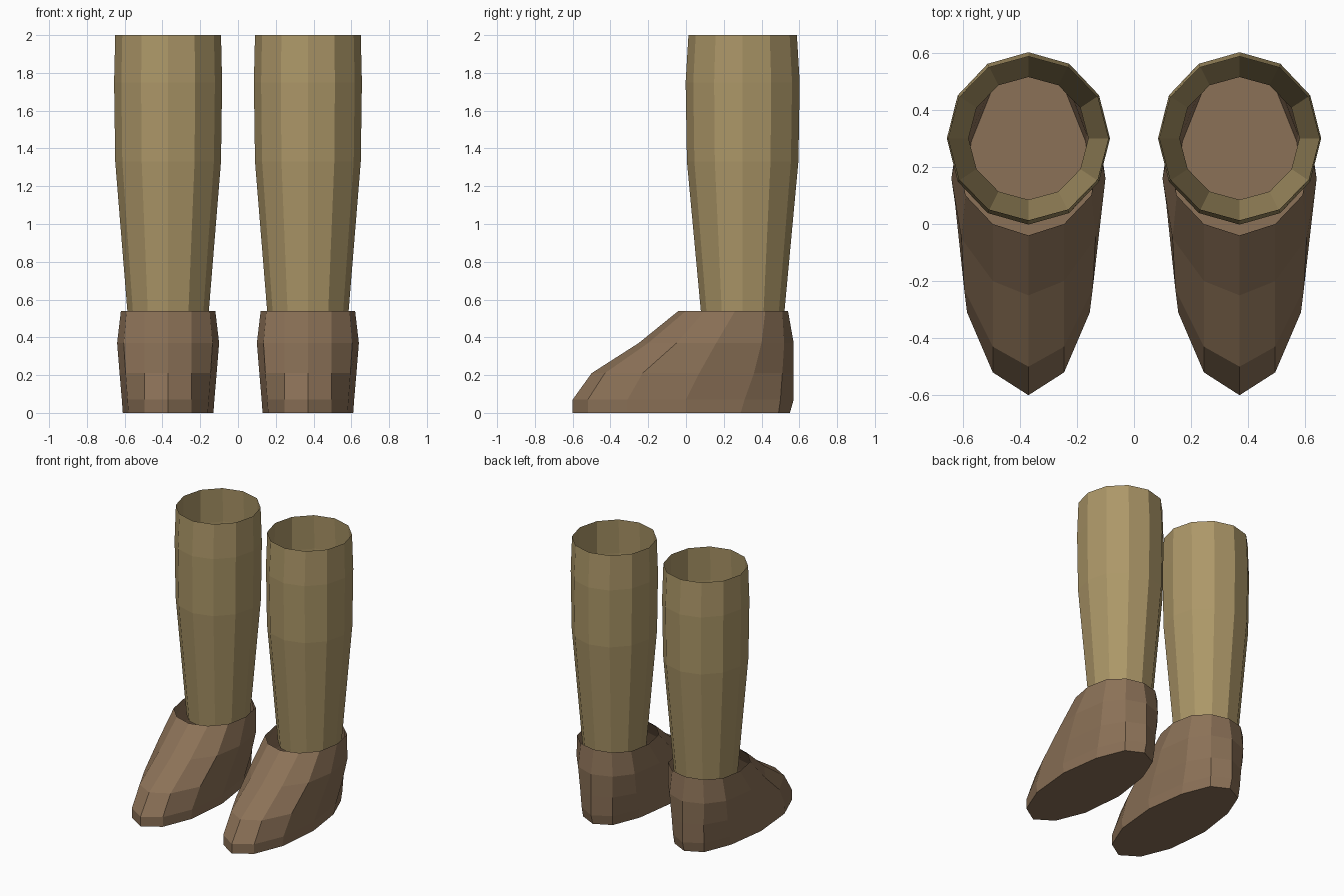
import bpy, bmesh, math

if "Cube" in bpy.data.objects:
    bpy.data.objects.remove(bpy.data.objects["Cube"])


def material(name, rgb):
    m = bpy.data.materials.new(name)
    m.diffuse_color = (*rgb, 1)
    m.use_nodes = True
    m.node_tree.nodes["Principled BSDF"].inputs["Base Color"].default_value = m.diffuse_color
    return m


TAN = material("tan leather", (0.413, 0.309, 0.138))
BROWN = material("brown leather", (0.258, 0.165, 0.095))


def skin(name, rings, mat, x, cap_bottom=False):
    """Bridge closed rings, listed bottom to top, into an open tube."""
    bm = bmesh.new()
    loops = [[bm.verts.new(p) for p in ring] for ring in rings]
    for low, high in zip(loops, loops[1:]):
        n = len(low)
        for i in range(n):
            j = (i + 1) % n
            bm.faces.new((low[i], low[j], high[j], high[i]))
    if cap_bottom:
        bm.faces.new(loops[0][::-1])
    me = bpy.data.meshes.new(name)
    bm.to_mesh(me)
    bm.free()
    me.materials.append(mat)
    ob = bpy.data.objects.new(name, me)
    ob.location.x = x
    bpy.context.collection.objects.link(ob)


def oval(z, rx, ry, n=12):
    return [(rx * math.sin(2 * math.pi * i / n),
             0.30 - ry * math.cos(2 * math.pi * i / n), z) for i in range(n)]


def mirrored(z, half):
    """Complete a ring from its half outline, toe to heel."""
    return [(px, py, z) for px, py in half] + \
           [(-px, py, z) for px, py in half[-2:0:-1]]


# Half outlines of the shoe, from toe to heel
SHOE = [
    (0.00, [(0, -.60), (.125, -.52), (.21, -.31), (.24, 0), (.20, .29), (.12, .49), (0, .55)]),
    (0.07, [(0, -.60), (.125, -.52), (.215, -.31), (.245, 0), (.205, .31), (.125, .50), (0, .57)]),
    (0.21, [(0, -.50), (.125, -.43), (.225, -.23), (.257, .07), (.22, .36), (.13, .51), (0, .57)]),
    (0.37, [(0, -.25), (.125, -.20), (.235, -.05), (.27, .16), (.235, .40), (.14, .52), (0, .57)]),
    (0.54, [(0, -.04), (.125, 0), (.22, .10), (.25, .26), (.22, .42), (.125, .51), (0, .54)]),
]
# Shaft rings: height, half width, half depth
SHAFT = [(0.47, .21, .215), (1.33, .28, .295), (1.75, .286, .302), (2.0, .28, .287)]

for side, x in (("left", -0.37), ("right", 0.37)):
    skin(side + "_shoe", [mirrored(z, h) for z, h in SHOE], BROWN, x, cap_bottom=True)
    skin(side + "_shaft", [oval(*r) for r in SHAFT], TAN, x)
